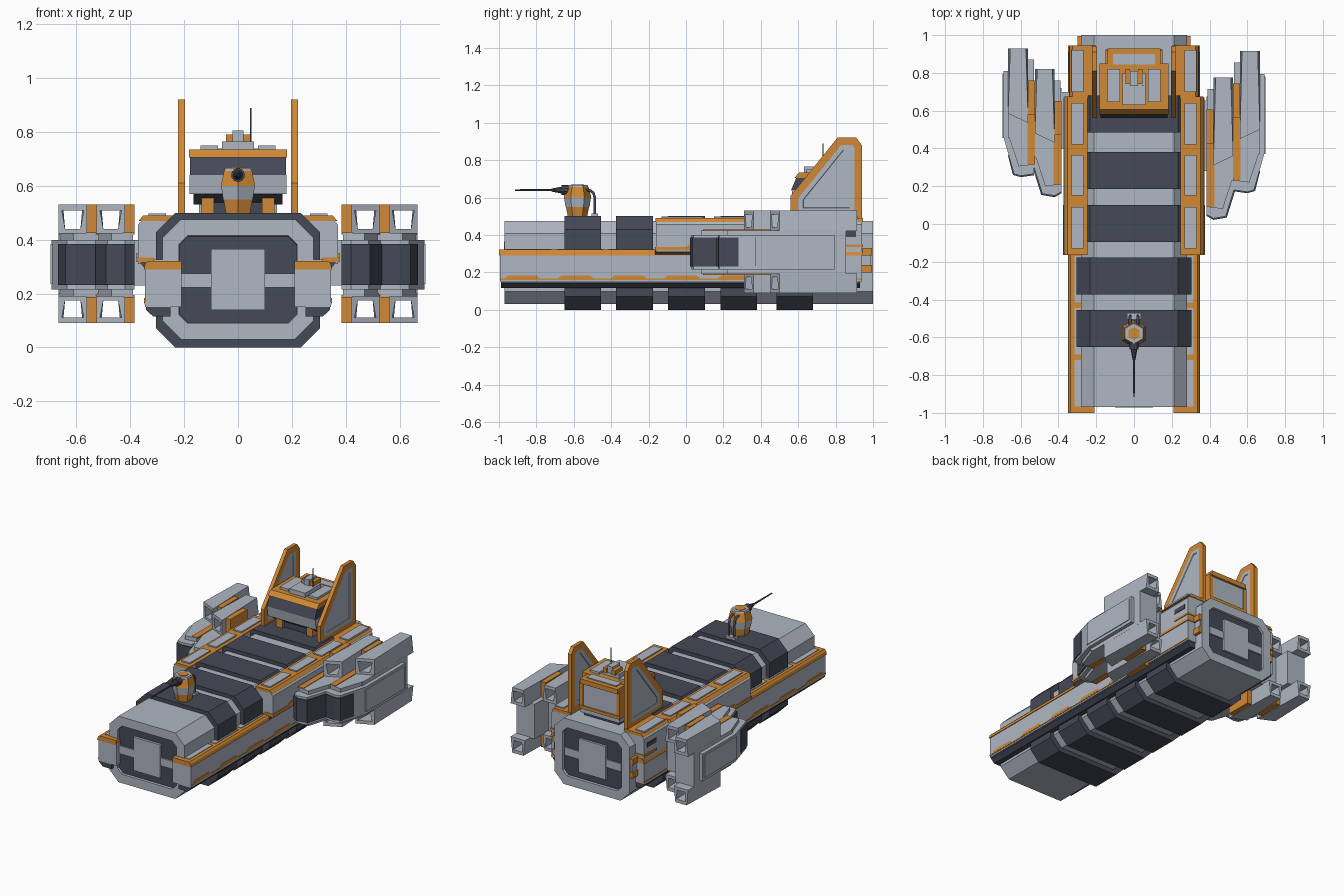
import bpy, bmesh, math
from mathutils import Vector

if "Cube" in bpy.data.objects:
    bpy.data.objects.remove(bpy.data.objects["Cube"])

def material(name, rgb):
    m = bpy.data.materials.new(name)
    m.diffuse_color = (*rgb, 1)
    m.use_nodes = True
    m.node_tree.nodes["Principled BSDF"].inputs["Base Color"].default_value = m.diffuse_color
    return m

LIGHT, ORANGE, DARK = 0, 1, 2
MATS = [material("light_grey", (0.43, 0.475, 0.55)),
        material("orange", (0.64, 0.25, 0.035)),
        material("dark_grey", (0.06, 0.067, 0.095))]
BOTH = (1, -1)

def finish(name, bm):
    bmesh.ops.recalc_face_normals(bm, faces=bm.faces[:])
    me = bpy.data.meshes.new(name)
    bm.to_mesh(me)
    bm.free()
    for m in MATS:
        me.materials.append(m)
    ob = bpy.data.objects.new(name, me)
    bpy.context.collection.objects.link(ob)
    return ob

def prism(name, pts, axis, a, b, mat, sides=(1,), insets=()):
    """Extrude a 2D outline along an axis; insets = (width, depth, material) on both end caps."""
    put = {'x': lambda p, t: (t, p[0], p[1]), 'y': lambda p, t: (p[0], t, p[1]),
           'z': lambda p, t: (p[0], p[1], t)}[axis]
    for s in sides:
        bm = bmesh.new()
        lo, hi = ([bm.verts.new(Vector(put(p, t)) * Vector((1, 1, 1)) if s > 0 else
                   (-put(p, t)[0], put(p, t)[1], put(p, t)[2])) for p in pts] for t in (a, b))
        caps = [bm.faces.new(lo), bm.faces.new(hi[::-1])]
        n = len(pts)
        for i in range(n):
            bm.faces.new((lo[i], lo[(i + 1) % n], hi[(i + 1) % n], hi[i]))
        bmesh.ops.recalc_face_normals(bm, faces=bm.faces[:])
        for f in bm.faces:
            f.material_index = mat
        for width, depth, m in insets:
            for f in caps:
                bmesh.ops.inset_region(bm, faces=[f], thickness=width, depth=0, use_even_offset=True)
                if depth:
                    bmesh.ops.inset_region(bm, faces=[f], thickness=0.002, depth=-depth, use_even_offset=True)
                f.material_index = m
        side = "" if len(sides) == 1 else ("_right" if s > 0 else "_left")
        finish(name + side, bm)

def box(name, x, y, z, mat, sides=(1,)):
    prism(name, [(x[0], z[0]), (x[1], z[0]), (x[1], z[1]), (x[0], z[1])], 'y', y[0], y[1], mat, sides)

def octagon(w, z0, z1, c):
    return [(-w + c, z0), (w - c, z0), (w, z0 + c), (w, z1 - c),
            (w - c, z1), (-w + c, z1), (-w, z1 - c), (-w, z0 + c)]

def tube(name, pts, y0, y1, mat):
    """Round path or cylinder helper: tapered rod along y. pts = (x, z, r0, r1)"""
    x, z, r0, r1 = pts
    bm = bmesh.new()
    bmesh.ops.create_cone(bm, cap_ends=True, segments=10, radius1=r0, radius2=r1, depth=abs(y1 - y0))
    for v in bm.verts:
        v.co = (x + v.co.x, (y0 + y1) / 2 + v.co.z * (1 if y1 > y0 else -1), z + v.co.y)
    for f in bm.faces:
        f.material_index = mat
    finish(name, bm)

# ---- cargo hull with recessed end panels, and dark wrap bands
prism("hull", octagon(0.28, 0.03, 0.475, 0.068), 'y', -0.97, 1.0, LIGHT, insets=[(0.06, 0.015, DARK)])
for i, y in enumerate((-0.552, -0.275, 0.003, 0.282, 0.582)):
    prism(f"hull_band_{i}", octagon(0.305, 0.0, 0.5, 0.072), 'y', y - 0.098, y + 0.098, DARK)
for name, y in (("front", (-0.972, -0.95)), ("rear", (0.98, 1.0))):
    box(f"{name}_hatch", (-0.1, 0.1), y, (0.14, 0.365), LIGHT)
    box(f"{name}_hatch_bar", (0.1, 0.21), (y[0] + 0.006, y[1] - 0.006), (0.222, 0.275), LIGHT, BOTH)

# ---- lower side rails
box("lower_rail", (0.21, 0.345), (-0.995, 0.94), (0.15, 0.295), LIGHT, BOTH)
prism("lower_rail_cap", [(0.21, 0.29), (0.35, 0.29), (0.345, 0.31), (0.335, 0.322), (0.21, 0.322)],
      'y', -1.0, 0.945, ORANGE, BOTH)
prism("lower_rail_keel", [(0.25, 0.115), (0.315, 0.115), (0.342, 0.14), (0.342, 0.162), (0.25, 0.162)],
      'y', -0.99, 0.93, DARK, BOTH)
box("lower_rail_stripe", (0.3, 0.348), (-0.995, 0.94), (0.16, 0.168), ORANGE, BOTH)
for i in range(5):
    y = -0.975 + i * 0.285
    prism(f"rail_scallop_{i}", [(y, 0.165), (y + 0.2, 0.165), (y + 0.175, 0.184), (y + 0.025, 0.184)],
          'x', 0.34, 0.349, ORANGE, BOTH)
for i in range(3):
    y = -0.965 + i * 0.275
    box(f"lower_rail_window_{i}", (0.262, 0.315), (y, y + 0.245), (0.318, 0.326), LIGHT, BOTH)

# ---- upper side rails, wide in front and stepped in at the rear
for part, x0, x1, y0, y1 in (("front", 0.245, 0.372, -0.16, 0.67), ("rear", 0.2, 0.345, 0.67, 0.94)):
    prism(f"upper_rail_{part}", [(x0, 0.31), (x1, 0.31), (x1, 0.455), (x1 - 0.02, 0.48), (x0, 0.48)],
          'y', y0, y1, LIGHT, BOTH)
    prism(f"upper_rail_cap_{part}", [(x0, 0.47), (x1 - 0.003, 0.47), (x1 - 0.02, 0.49), (x0, 0.49)],
          'y', y0 - 0.003, y1 + 0.005, ORANGE, BOTH)
prism("upper_rail_lower_trim", [(-0.165, 0.318), (0.1, 0.318), (0.1, 0.35), (0.02, 0.35), (0.0, 0.335), (-0.165, 0.335)],
      'x', 0.31, 0.376, ORANGE, BOTH)
prism("upper_rail_underside", [(0.3, 0.285), (0.34, 0.285), (0.366, 0.32), (0.3, 0.32)], 'y', -0.165, 0.66, DARK, BOTH)
for i, (y0, y1) in enumerate(((-0.13, 0.09), (0.15, 0.365), (0.42, 0.64), (0.7, 0.92))):
    box(f"upper_rail_window_{i}", (0.268, 0.332), (y0, y1), (0.486, 0.498), LIGHT, BOTH)
box("rear_rail_slit", (0.3, 0.349), (0.81, 0.91), (0.39, 0.42), DARK, BOTH)
box("rear_rail_band", (0.2, 0.35), (0.81, 0.945), (0.335, 0.35), ORANGE, BOTH)
for i, z in enumerate((0.2, 0.29)):
    box(f"rear_lug_{i}", (0.22, 0.3), (0.93, 0.995), (z, z + 0.04), ORANGE, BOTH)
box("rear_lug_core", (0.22, 0.29), (0.93, 0.99), (0.23, 0.3), LIGHT, BOTH)

# ---- engine pods: two staggered engines each side, hollow ducts above and below
def duct(name, s, x0, x1, y0, y1, z0, z1):
    w = 0.013
    bm = bmesh.new()
    up = 1 if z0 > 0.3 else -1
    zi, zo = (z0, z1) if up > 0 else (z1, z0)
    rings = []
    for y, lean in ((y0, 0.0), (y1, 0.012)):
        outer = [(x0, zi), (x1, zi), (x1 - lean, zo), (x0 + lean, zo)]
        inner = [(x0 + w + 0.012, zi + up * 0.02), (x1 - w - 0.012, zi + up * 0.02),
                 (x1 - w - lean / 2, zo - up * 0.022), (x0 + w + lean / 2, zo - up * 0.022)]
        slant = 0.05 if y == y0 else 0.0
        rings += [[bm.verts.new((s * x, y + slant * (x - x0) / (x1 - x0), z)) for x, z in r] for r in (outer, inner)]
    for a, b in ((0, 2), (1, 3), (0, 1), (2, 3)):
        for i in range(4):
            j = (i + 1) % 4
            bm.faces.new((rings[a][i], rings[a][j], rings[b][j], rings[b][i]))
    finish(name, bm)

for s, side, engines in ((-1, "left", ((0.255, 0.93), (0.15, 0.82))), (1, "right", ((0.17, 0.915), (0.03, 0.775)))):
    (of, orr), (nf, nr) = engines
    plans = {"outer": (of, orr, [(0.53, of + 0.01), (0.60, of), (0.635, of + 0.01), (0.692, of + 0.21),
                                 (0.692, orr - 0.12), (0.53, orr - 0.12)],
                       [(0.53, of + 0.003), (0.60, of - 0.007), (0.641, of + 0.005), (0.668, of + 0.11), (0.53, of + 0.11)],
                       0.56, 0.667, of + 0.28),
             "inner": (nf, nr, [(0.385, nf + 0.02), (0.42, nf), (0.485, nf + 0.01), (0.545, nf + 0.2),
                                (0.545, nr - 0.1), (0.385, nr - 0.1)],
                       [(0.385, nf + 0.012), (0.42, nf - 0.008), (0.491, nf + 0.004), (0.546, nf + 0.18), (0.385, nf + 0.18)],
                       0.42, 0.525, nf + 0.28)}
    for eng, (yf, yr, plan, nose, x0, x1, yd) in plans.items():
        n = f"{side}_{eng}_engine"
        prism(n + "_body", plan, 'z', 0.215, 0.4, LIGHT, (s,))
        prism(n + "_intake", nose, 'z', 0.232, 0.385, DARK, (s,))
        core = [(x0 - 0.03, yf + 0.06), (x0 + 0.05, yf + 0.05), (x1, yf + 0.22), (x1, yr - 0.06), (x0 - 0.03, yr - 0.06)]
        prism(n + "_core", core, 'z', 0.39, 0.425, LIGHT, (s,))
        prism(n + "_core_under", core, 'z', 0.19, 0.225, LIGHT, (s,))
        box(n + "_spine", (x0 - 0.03, x1), (yf + 0.2, yr - 0.06), (0.2, 0.42), LIGHT, (s,))
        for part, z0, z1 in (("upper", 0.42, 0.53), ("lower", 0.09, 0.195)):
            duct(f"{n}_{part}_duct", s, x0, x1, yd, yr, z0, z1)
            box(f"{n}_{part}_bracket", (x0 - 0.035, x0), (yr - 0.35, yr - 0.17), (z0, z1), ORANGE, (s,))
        for part, z0, z1 in (("top", 0.42, 0.429), ("under", 0.186, 0.195)):
            box(f"{n}_{part}_trim", (x0 - 0.035, x0 + 0.005), (yf + 0.06, yr - 0.17), (z0, z1), ORANGE, (s,))
    box(f"{side}_pod_side_plate", (0.68, 0.697), (of + 0.2, orr - 0.135), (0.235, 0.385), LIGHT, (s,))
    box(f"{side}_pod_mount", (0.33, 0.42), (nf + 0.25, nr - 0.12), (0.23, 0.4), LIGHT, (s,))

# ---- twin tail fins framing the bridge
prism("tail_fin", [(0.56, 0.48), (0.56, 0.61), (0.81, 0.92), (0.91, 0.92), (0.94, 0.88), (0.94, 0.48)],
      'x', 0.197, 0.222, ORANGE, BOTH, insets=[(0.04, 0.0, LIGHT), (0.025, 0.004, LIGHT)])

# ---- bridge
box("bridge_base", (-0.13, 0.13), (0.62, 0.9), (0.48, 0.57), DARK)
prism("bridge_chin", [(0.63, 0.53), (0.85, 0.53), (0.85, 0.572), (0.58, 0.572)], 'x', -0.165, 0.165, DARK)
box("bridge_foot", (0.09, 0.135), (0.6, 0.68), (0.49, 0.56), ORANGE, BOTH)
prism("bridge_wall", [(0.575, 0.57), (0.85, 0.57), (0.85, 0.64), (0.565, 0.64)], 'x', -0.18, 0.18, LIGHT)
prism("bridge_window", [(0.562, 0.64), (0.84, 0.64), (0.84, 0.71), (0.592, 0.71)], 'x', -0.178, 0.178, DARK)
prism("bridge_cap", [(0.58, 0.705), (0.85, 0.705), (0.85, 0.735), (0.605, 0.735)], 'x', -0.182, 0.182, ORANGE)
box("bridge_rear", (-0.145, 0.145), (0.84, 0.915), (0.5, 0.705), LIGHT)
box("bridge_rear_cap", (-0.14, 0.14), (0.83, 0.93), (0.7, 0.732), ORANGE)
box("bridge_rear_sill", (-0.15, 0.15), (0.83, 0.925), (0.53, 0.55), ORANGE)
box("rear_post", (0.125, 0.15), (0.84, 0.92), (0.53, 0.71), ORANGE, BOTH)
box("roof_rear_panel", (-0.11, 0.11), (0.845, 0.9), (0.73, 0.739), LIGHT)
box("roof_side_panel", (0.075, 0.14), (0.645, 0.82), (0.73, 0.75), LIGHT, BOTH)
box("roof_centre_panel", (-0.06, 0.06), (0.63, 0.8), (0.73, 0.765), LIGHT)
box("roof_sensor_arm", (0.02, 0.045), (0.74, 0.82), (0.76, 0.79), ORANGE, BOTH)
box("roof_sensor", (-0.02, 0.02), (0.73, 0.81), (0.76, 0.805), LIGHT)
box("antenna", (0.045, 0.05), (0.73, 0.735), (0.75, 0.89), DARK)

# ---- deck gun turret: stacked hexagonal frustums
for name, z0, z1, r0, r1, m in (("base", 0.5, 0.55, 0.052, 0.062, ORANGE), ("collar", 0.55, 0.6, 0.064, 0.072, LIGHT),
                                ("head", 0.6, 0.655, 0.074, 0.06, ORANGE), ("rim", 0.655, 0.667, 0.058, 0.054, LIGHT),
                                ("hatch", 0.66, 0.67, 0.035, 0.035, ORANGE)):
    bm = bmesh.new()
    bmesh.ops.create_cone(bm, cap_ends=True, segments=6, radius1=r0, radius2=r1, depth=z1 - z0)
    for v in bm.verts:
        v.co += Vector((0, -0.58, (z0 + z1) / 2))
    for f in bm.faces:
        f.material_index = m
    finish("turret_" + name, bm)
tube("gun_mount", (0, 0.64, 0.026, 0.026), -0.6, -0.665, DARK)
tube("gun_sleeve", (0, 0.64, 0.018, 0.008), -0.665, -0.72, DARK)
tube("gun_barrel", (0, 0.64, 0.006, 0.004), -0.72, -0.915, DARK)
box("cable_socket", (-0.036, 0.036), (-0.505, -0.47), (0.495, 0.515), LIGHT)

# ---- turret feed cables
for i, x in enumerate((-0.02, 0.02)):
    cu = bpy.data.curves.new(f"turret_cable_{i}", 'CURVE')
    cu.dimensions = '3D'
    cu.bevel_depth, cu.bevel_resolution = 0.008, 1
    sp = cu.splines.new('POLY')
    path = [(-0.54, 0.64), (-0.515, 0.64), (-0.495, 0.625), (-0.487, 0.595), (-0.487, 0.5)]
    sp.points.add(len(path) - 1)
    for p, (y, z) in zip(sp.points, path):
        p.co = (x, y, z, 1)
    ob = bpy.data.objects.new(cu.name, cu)
    cu.materials.append(MATS[DARK])
    bpy.context.collection.objects.link(ob)
